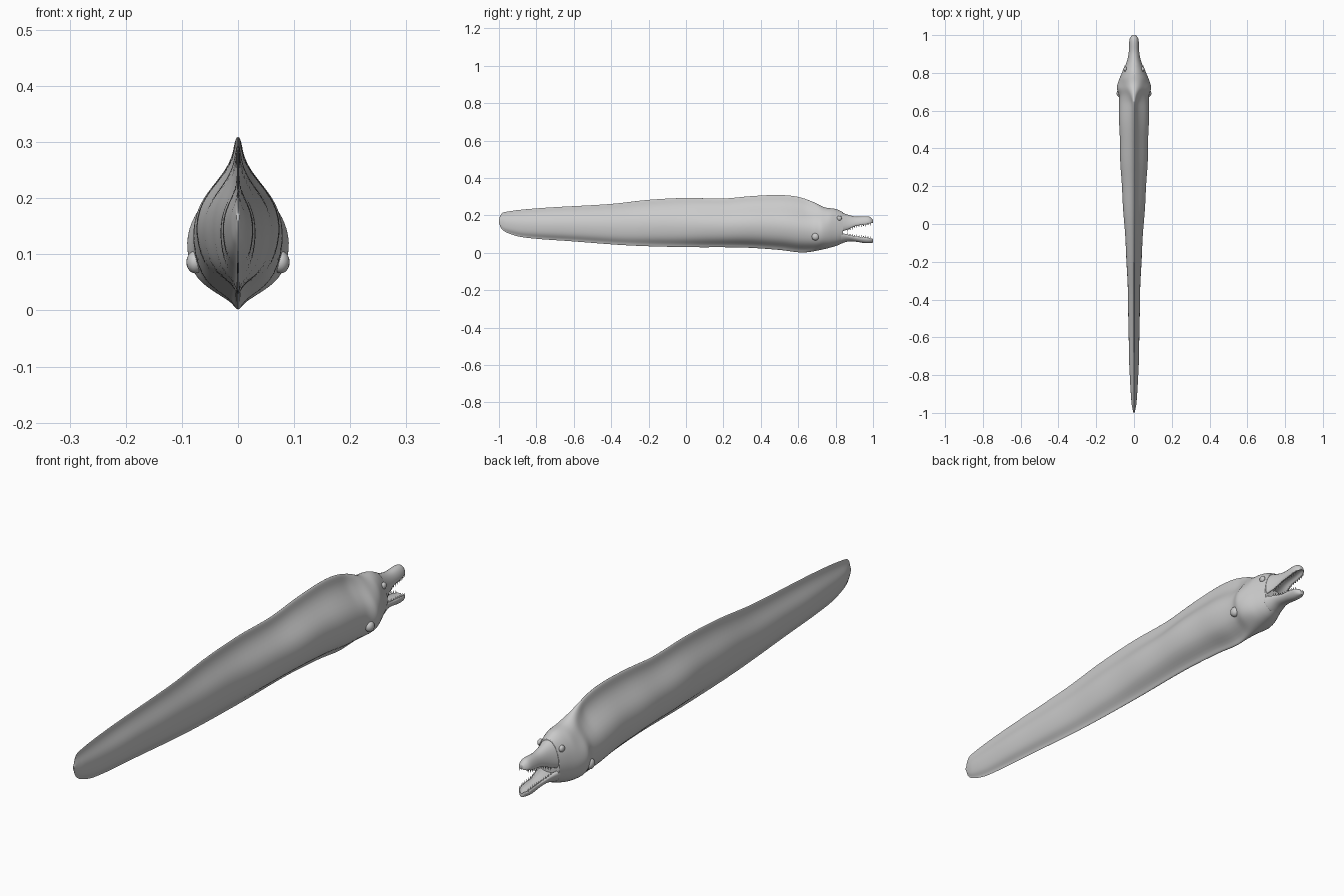
import bpy, bmesh, math
from mathutils import Matrix, Vector

cube = bpy.data.objects.get("Cube")
if cube:
    bpy.data.objects.remove(cube, do_unlink=True)

skin = bpy.data.materials.new("pale grey skin")
skin.use_nodes = True
grey = (0.6, 0.6, 0.6, 1)
skin.diffuse_color = grey
skin.node_tree.nodes["Principled BSDF"].inputs["Base Color"].default_value = grey


def curve(points, y):
    """Smooth interpolation through (position, value) points."""
    if y <= points[0][0]:
        return points[0][1]
    if y >= points[-1][0]:
        return points[-1][1]

    def slope(i):
        a = points[max(i - 1, 0)]
        b = points[min(i + 1, len(points) - 1)]
        return (b[1] - a[1]) / (b[0] - a[0])

    i = max(k for k in range(len(points) - 1) if points[k][0] <= y)
    (y0, v0), (y1, v1) = points[i], points[i + 1]
    d = y1 - y0
    t = (y - y0) / d
    s = t * t * (3 - 2 * t)
    return (v0 + (v1 - v0) * s + slope(i) * d * t * (1 - t) ** 2
            - slope(i + 1) * d * t * t * (1 - t))


def finish(bm, name, subdivide=0):
    bmesh.ops.recalc_face_normals(bm, faces=bm.faces)
    mesh = bpy.data.meshes.new(name)
    bm.to_mesh(mesh)
    bm.free()
    mesh.materials.append(skin)
    obj = bpy.data.objects.new(name, mesh)
    bpy.context.collection.objects.link(obj)
    bpy.ops.object.select_all(action="DESELECT")
    obj.select_set(True)
    bpy.context.view_layer.objects.active = obj
    bpy.ops.object.shade_smooth_by_angle(angle=math.radians(60))
    if subdivide:
        obj.modifiers.new("smooth", "SUBSURF").levels = subdivide
        obj.modifiers["smooth"].render_levels = subdivide
    return obj


def loft(name, stations, half_ring, bottom, top, width):
    """Skin mirrored half rings of (side, height) fractions along y."""
    bm = bmesh.new()
    rings = []
    for y in stations:
        low, high, wide = curve(bottom, y), curve(top, y), curve(width, y)
        half = [(u * wide, low + t * (high - low)) for u, t in half_ring(y)]
        outline = half + [(-x, z) for x, z in half[-2:0:-1]]
        rings.append([bm.verts.new((x, y, z)) for x, z in outline])
    count = len(rings[0])
    for a, b in zip(rings, rings[1:]):
        for i in range(count):
            j = (i + 1) % count
            bm.faces.new((a[i], a[j], b[j], b[i]))
    bm.faces.new(rings[0])
    bm.faces.new(rings[-1])
    return finish(bm, name, 1)


def spread(start, end, steps):
    """Stations that crowd together at both ends."""
    return [start + (end - start) * (1 - math.cos(math.pi * i / steps)) / 2
            for i in range(steps + 1)]


# Body and head: side outline, top outline and finned section
back = [(-1, .175), (-.993, .2), (-.975, .217), (-.8, .238), (-.4, .262),
        (-.2, .284), (0, .294), (.2, .291), (.35, .304), (.5, .31), (.6, .3),
        (.68, .273), (.74, .244), (.8, .235), (.84, .218)]
belly = [(-1, .16), (-.99, .133), (-.96, .108), (-.87, .082), (-.6, .06),
         (-.3, .038), (0, .029), (.3, .027), (.5, .014), (.62, 0),
         (.7, .01), (.8, .035), (.84, .052)]
girth = [(-1, .003), (-.95, .013), (-.8, .023), (-.6, .029), (-.4, .032),
         (-.2, .04), (0, .052), (.2, .066), (.5, .079), (.69, .081),
         (.71, .093), (.74, .089), (.8, .065), (.84, .049)]
fin_section = [(0, 0), (.07, .015), (.14, .06), (.48, .12), (.72, .18),
               (.9, .27), (1, .4), (.98, .5), (.86, .6), (.62, .69),
               (.3, .79), (.13, .88), (.09, .95), (.05, .99), (0, 1)]


def body_ring(y):
    blend = min(max((y - .64) / .13, 0), 1)
    ripple = 1 + .02 * math.sin(y * 24) * (1 - blend)
    ring = []
    for u, t in fin_section:
        r = (t - .4) / (.6 if t > .4 else .4)
        round_u = math.sqrt(max(0, 1 - r * r))
        ring.append(((u * (1 - blend) + round_u * blend) * ripple, t))
    return ring


loft("body", spread(-1, .84, 90), body_ring, belly, back, girth)

# Jaws: half-round sections with a groove on the mouth side
jaw_section = [(0, .28), (.5, .24), (.68, .06), (.82, 0), (.95, .08),
               (1, .22), (.95, .42), (.8, .66), (.5, .89), (0, 1)]
jaw_width = [(.83, .05), (.87, .036), (.91, .028), (.96, .026),
             (.985, .022), (1, .01)]
upper_top = [(.83, .221), (.87, .205), (.91, .195), (.96, .197),
             (.985, .193), (1, .178)]
upper_rim = [(.83, .11), (.87, .125), (.91, .143), (.96, .15), (1, .16)]
lower_rim = [(.83, .108), (.87, .097), (.91, .088), (.96, .084), (1, .075)]
lower_base = [(.83, .047), (.87, .06), (.91, .058), (.96, .05), (1, .053)]

jaw_steps = spread(.83, 1, 18)
loft("upper_jaw", jaw_steps, lambda y: jaw_section,
     upper_rim, upper_top, jaw_width)
loft("lower_jaw", jaw_steps, lambda y: [(u, 1 - t) for u, t in jaw_section],
     lower_base, lower_rim, jaw_width)

# Teeth: a row of small cones on each rim
for name, rim, sign in (("upper_teeth", upper_rim, -1),
                        ("lower_teeth", lower_rim, 1)):
    bm = bmesh.new()
    for i in range(11):
        y = .865 + i * .012
        for side in (-1, 1):
            spot = Vector((side * .8 * curve(jaw_width, y), y,
                           curve(rim, y) + sign * .003))
            matrix = Matrix.Translation(spot)
            if sign < 0:
                matrix = matrix @ Matrix.Rotation(math.pi, 4, "X")
            bmesh.ops.create_cone(bm, cap_ends=True, segments=6, radius1=.0035,
                                  radius2=0, depth=.014, matrix=matrix)
    finish(bm, name)


# Eyes and gill openings: mirrored rounded bumps
def bumps(name, place, size):
    for label, side in (("left_", 1), ("right_", -1)):
        bm = bmesh.new()
        spot = Vector((side * place[0], place[1], place[2]))
        bmesh.ops.create_uvsphere(
            bm, u_segments=20, v_segments=12, radius=1,
            matrix=Matrix.Translation(spot) @ Matrix.Diagonal((*size, 1)))
        finish(bm, label + name)


bumps("eye", (.046, .82, .185), (.009, .013, .013))
bumps("gill", (.076, .692, .086), (.016, .02, .02))
